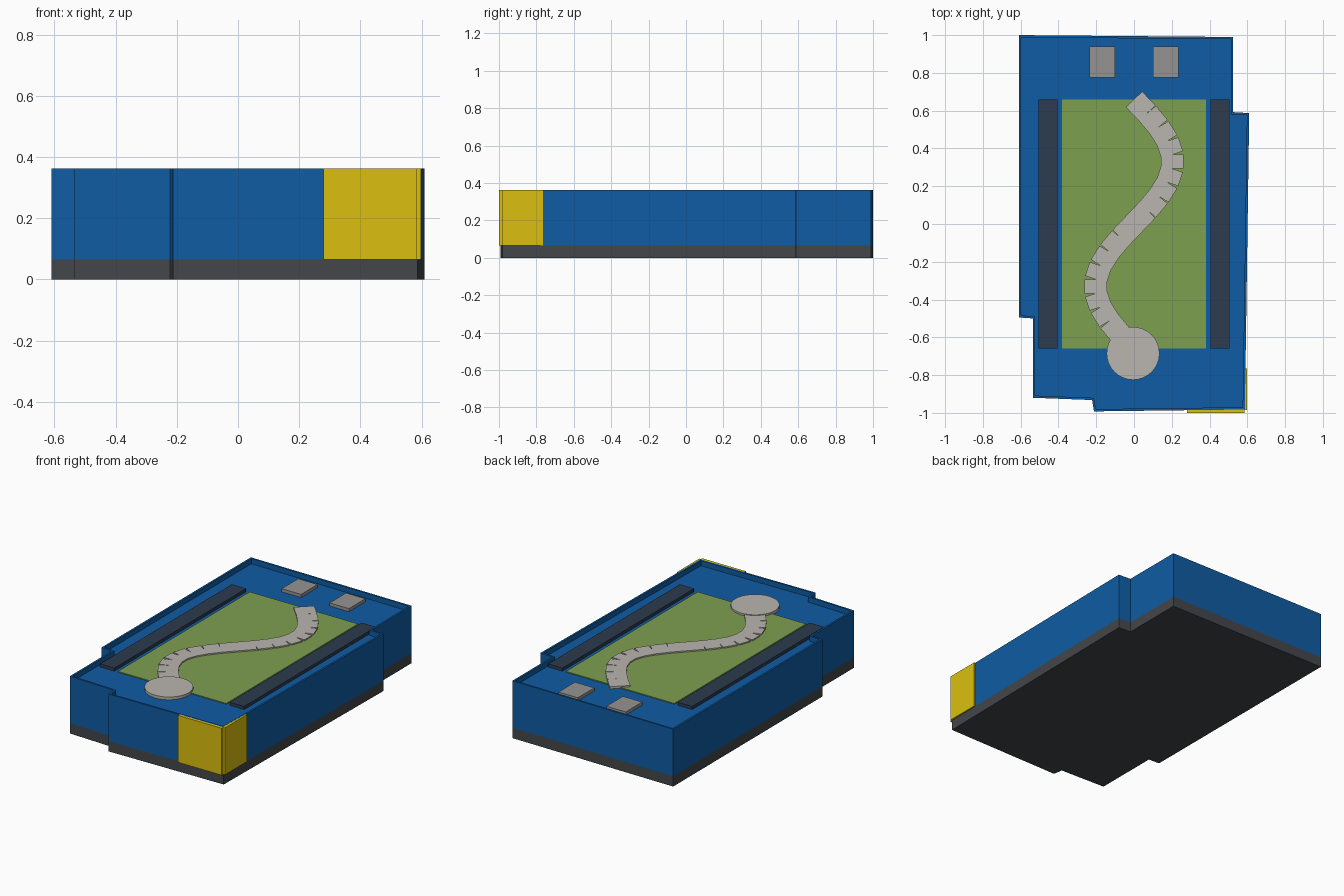
import bpy, bmesh, math
from mathutils import Matrix, Vector

if "Cube" in bpy.data.objects:
    bpy.data.objects.remove(bpy.data.objects["Cube"])


def material(name, hex_code):
    """Flat material from an sRGB hex string, stored as linear values."""
    srgb = [int(hex_code[i:i + 2], 16) / 255 for i in (0, 2, 4)]
    col = [c / 12.92 if c < 0.04 else ((c + 0.055) / 1.055) ** 2.4 for c in srgb] + [1]
    mat = bpy.data.materials.new(name)
    mat.use_nodes = True
    mat.diffuse_color = col
    mat.node_tree.nodes["Principled BSDF"].inputs["Base Color"].default_value = col
    return mat


BLUE = material("facade blue", "0F5CA3")
CHARCOAL = material("plinth charcoal", "43464A")
YELLOW = material("corner yellow", "DBC010")
GREEN = material("lawn green", "7DA050")
PAVING = material("paving grey", "BAB6B0")
VENT = material("vent grey", "969491")
SLATE = material("planter slate", "2D3B4E")


def finish(name, bm, mat):
    bmesh.ops.recalc_face_normals(bm, faces=bm.faces)
    mesh = bpy.data.meshes.new(name)
    bm.to_mesh(mesh)
    bm.free()
    mesh.materials.append(mat)
    obj = bpy.data.objects.new(name, mesh)
    bpy.context.collection.objects.link(obj)
    return obj


def add_box(bm, center, size, angle=0):
    matrix = (Matrix.Translation(center) @ Matrix.Rotation(angle, 4, "Z")
              @ Matrix.Diagonal((*size, 1)))
    bmesh.ops.create_cube(bm, size=1, matrix=matrix)


def box(name, x, y, z, mat):
    """Box from its (low, high) range on each axis."""
    bm = bmesh.new()
    ranges = (x, y, z)
    add_box(bm, [(a + b) / 2 for a, b in ranges], [b - a for a, b in ranges])
    return finish(name, bm, mat)


OUTLINE = [(-0.61, 1.0), (0.525, 0.99), (0.525, 0.592), (0.61, 0.587), (0.587, -0.982),
           (-0.212, -0.992), (-0.222, -0.932), (-0.535, -0.92), (-0.535, -0.5), (-0.61, -0.495)]
BASE_TOP, RIM, ROOF = 0.065, 0.363, 0.33


def outline_block(name, z0, z1, mat, shrink=0, sink=0):
    """Prism over the stepped outline, optionally shrunk, or with a sunken roof."""
    bm = bmesh.new()
    face = bm.faces.new([bm.verts.new((x, y, z0)) for x, y in reversed(OUTLINE)])
    if shrink:
        ring = bmesh.ops.inset_region(bm, faces=[face], thickness=shrink, use_even_offset=True)
        bmesh.ops.delete(bm, geom=ring["faces"], context="FACES")
    new = bmesh.ops.extrude_face_region(bm, geom=[face], use_keep_orig=True)["geom"]
    bmesh.ops.translate(bm, verts=[g for g in new if isinstance(g, bmesh.types.BMVert)],
                        vec=(0, 0, z1 - z0))
    bmesh.ops.recalc_face_normals(bm, faces=bm.faces)
    if sink:
        top = max(bm.faces, key=lambda f: f.calc_center_median().z)
        for depth, width in ((0, 0.012), (sink, 0)):
            if width:
                bmesh.ops.inset_region(bm, faces=[top], thickness=width, use_even_offset=True)
            else:
                geom = bmesh.ops.extrude_face_region(bm, geom=[top])["geom"]
                verts = [g for g in geom if isinstance(g, bmesh.types.BMVert)]
                bmesh.ops.translate(bm, verts=verts, vec=(0, 0, -depth))
                if top.is_valid:
                    bm.faces.remove(top)
    return finish(name, bm, mat)


# Plinth and main block with a parapet
outline_block("plinth", 0, BASE_TOP, CHARCOAL, shrink=0.012)
outline_block("building_block", BASE_TOP, RIM, BLUE, sink=RIM - ROOF)

# Yellow cladding on the front corner
box("front_corner_panel", (0.28, 0.586), (-1.0, -0.98), (BASE_TOP, RIM), YELLOW)
box("side_corner_panel", (0.58, 0.598), (-0.985, -0.765), (BASE_TOP, RIM), YELLOW)

# Roof lawn, planters and vents
box("roof_lawn", (-0.38, 0.38), (-0.66, 0.66), (ROOF - 0.01, ROOF + 0.006), GREEN)
for side, label in ((1, "left"), (-1, "right")):
    box(label + "_planter", sorted((side * 0.405, side * 0.505)), (-0.66, 0.66),
        (ROOF - 0.01, ROOF + 0.02), SLATE)
    box(label + "_vent", sorted((side * 0.1, side * 0.236)), (0.775, 0.94),
        (ROOF - 0.01, ROOF + 0.02), VENT)

# Winding path of straight slabs, ending in a round terrace
SLABS, REACH = 18, 0.66
points = []
for i in range(SLABS + 1):
    t = 2 * i / SLABS - 1
    points.append(Vector((0.205 * math.sin(math.pi * t), REACH * t, ROOF + 0.007)))
bm = bmesh.new()
for a, b in zip(points, points[1:]):
    d = b - a
    add_box(bm, (a + b) / 2, (d.length, 0.12, 0.014), math.atan2(d.y, d.x))
finish("winding_path", bm, PAVING)

bm = bmesh.new()
bmesh.ops.create_cone(bm, cap_ends=True, segments=32, radius1=0.14, radius2=0.14, depth=0.018,
                      matrix=Matrix.Translation((-0.005, -0.685, ROOF + 0.009)))
finish("round_terrace", bm, PAVING)
